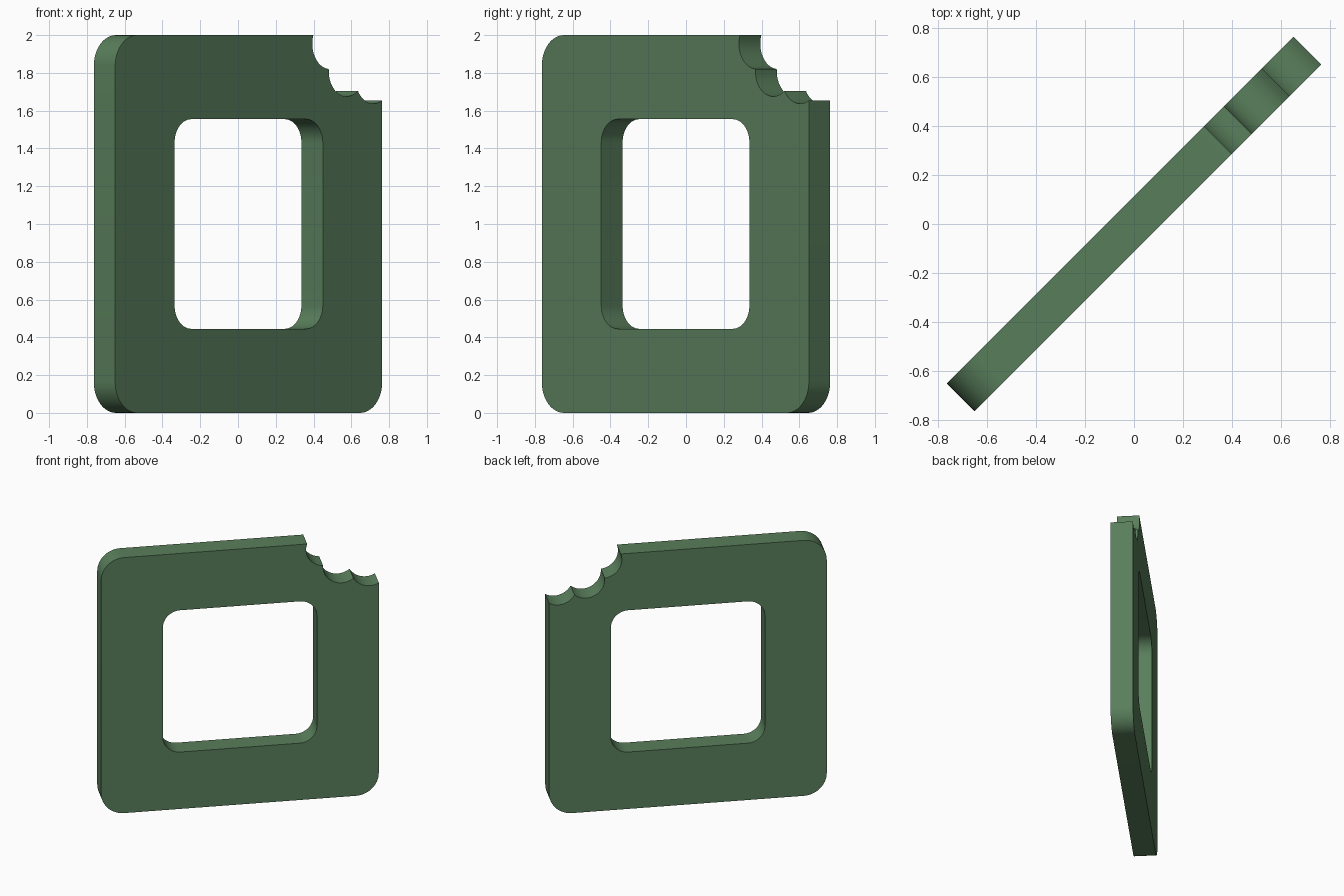
import bpy, bmesh
from math import radians, cos, sin

if "Cube" in bpy.data.objects:
    bpy.data.objects.remove(bpy.data.objects["Cube"])

def arc(cx, cz, r, a0, a1, n=12):
    angles = [radians(a0 + (a1 - a0) * i / n) for i in range(n + 1)]
    return [(cx + r * cos(a), cz + r * sin(a)) for a in angles]

def rounded_rect(half, r, skip_last=False):
    # clockwise from the bottom right corner
    k = half - r
    corners = [(k, -k, 0), (-k, -k, -90), (-k, k, -180), (k, k, -270)]
    pts = []
    for x, z, a in corners[:3] if skip_last else corners:
        pts += arc(x, z + 1, r, a, a - 90)
    return pts

# outer outline: three rounded corners, the fourth bitten off
outer = rounded_rect(1.0, 0.165, skip_last=True)
outer += arc(0.61, 1.954, 0.134, 160, 264.5)
outer += arc(0.733, 1.809, 0.134, 175.4, 309)
outer += arc(0.934, 1.771, 0.134, 209.4, 299.5)
# window opening
inner = rounded_rect(0.555, 0.125)

# extruded flat profile
curve = bpy.data.curves.new("bitten_frame", 'CURVE')
curve.dimensions = '2D'
curve.fill_mode = 'BOTH'
curve.extrude = 0.08
for loop in (outer, inner):
    sp = curve.splines.new('POLY')
    sp.points.add(len(loop) - 1)
    for p, (x, z) in zip(sp.points, loop):
        p.co = (x, z, 0, 1)
    sp.use_cyclic_u = True
frame = bpy.data.objects.new("bitten_frame", curve)
bpy.context.collection.objects.link(frame)
bpy.context.view_layer.objects.active = frame
frame.select_set(True)
bpy.ops.object.convert(target='MESH')
frame = bpy.context.object

# weld caps to walls
bm = bmesh.new()
bm.from_mesh(frame.data)
bmesh.ops.remove_doubles(bm, verts=bm.verts, dist=0.0005)
bmesh.ops.recalc_face_normals(bm, faces=bm.faces)
bm.to_mesh(frame.data)
bm.free()

# stand upright, turned diagonally
frame.rotation_euler = (radians(90), 0, radians(45))
bpy.ops.object.shade_smooth_by_angle(angle=radians(30))

mat = bpy.data.materials.new("green")
mat.diffuse_color = (0.10, 0.21, 0.105, 1)
mat.use_nodes = True
mat.node_tree.nodes["Principled BSDF"].inputs["Base Color"].default_value = mat.diffuse_color
frame.data.materials.clear()
frame.data.materials.append(mat)
